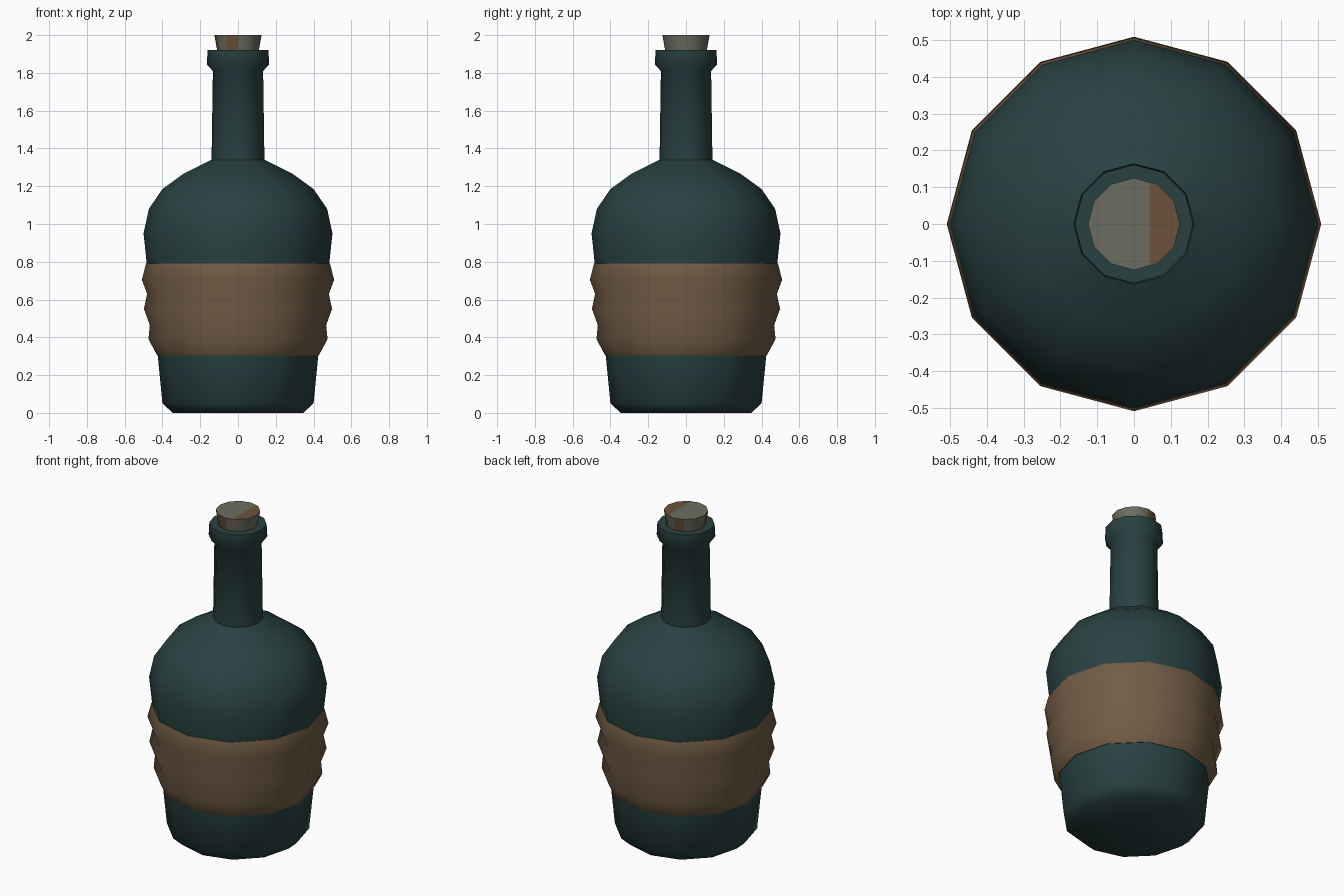
import bpy, bmesh, math

if "Cube" in bpy.data.objects:
    bpy.data.objects.remove(bpy.data.objects["Cube"])

SIDES = 12


def material(name, rgb):
    m = bpy.data.materials.new(name)
    m.diffuse_color = (*rgb, 1)
    m.use_nodes = True
    m.node_tree.nodes["Principled BSDF"].inputs["Base Color"].default_value = m.diffuse_color
    return m


glass = material("dark teal glass", (0.0225, 0.053, 0.053))
wrap = material("brown wrap", (0.168, 0.107, 0.060))
cork_grey = material("grey cork", (0.150, 0.153, 0.118))
cork_brown = material("brown cork patch", (0.150, 0.085, 0.046))


def lathe(profile):
    """Revolve (radius, height) points about z; radius 0 becomes a cap."""
    bm = bmesh.new()
    rings = []
    for r, z in profile:
        rings.append([bm.verts.new((r * math.cos(2 * math.pi * i / SIDES),
                                    r * math.sin(2 * math.pi * i / SIDES), z))
                      for i in range(SIDES)])
    for a, b in zip(rings, rings[1:]):
        for i in range(SIDES):
            j = (i + 1) % SIDES
            bm.faces.new((a[i], a[j], b[j], b[i]))
    bm.faces.new(rings[0][::-1])
    bm.faces.new(rings[-1])
    return bm


def finish(bm, name, mats, angle=50):
    bm.normal_update()
    me = bpy.data.meshes.new(name)
    bm.to_mesh(me)
    bm.free()
    for m in mats:
        me.materials.append(m)
    for p in me.polygons:
        p.use_smooth = True
    me.set_sharp_from_angle(angle=math.radians(angle))
    ob = bpy.data.objects.new(name, me)
    bpy.context.collection.objects.link(ob)
    return ob


# Bottle: base, belly, shoulder, neck, lip and the mouth recess
finish(lathe([(0.345, 0.0), (0.40, 0.05), (0.425, 0.305), (0.483, 0.79),
              (0.50, 0.95), (0.472, 1.08), (0.40, 1.185), (0.29, 1.265),
              (0.14, 1.34), (0.133, 1.81), (0.165, 1.845), (0.161, 1.92),
              (0.112, 1.92), (0.104, 1.86)]), "bottle", [glass])

# Wrap: bulging band around the belly
finish(lathe([(0.42, 0.305), (0.428, 0.305), (0.474, 0.39), (0.467, 0.465),
              (0.498, 0.55), (0.481, 0.63), (0.509, 0.705), (0.487, 0.79),
              (0.478, 0.79)]), "wrap_band", [wrap])

# Cork: tapered stopper with brown strips and a brown side on its top
bm = lathe([(0.098, 1.85), (0.125, 2.0)])
bm.normal_update()
top = [f for f in bm.faces if f.normal.z > 0.9]
geom = top + list(top[0].edges) + list(top[0].verts)
bmesh.ops.bisect_plane(bm, geom=geom, plane_co=(0.042, 0, 0), plane_no=(1, 0, 0))
bm.normal_update()
for f in bm.faces:
    c = f.calc_center_median()
    if f.normal.z > 0.9:
        f.material_index = int(c.x > 0.042)
    elif f.normal.z > -0.9:
        sector = int(math.degrees(math.atan2(c.y, c.x)) % 360 // 30)
        f.material_index = int(sector in (3, 6, 8))
finish(bm, "cork", [cork_grey, cork_brown])
